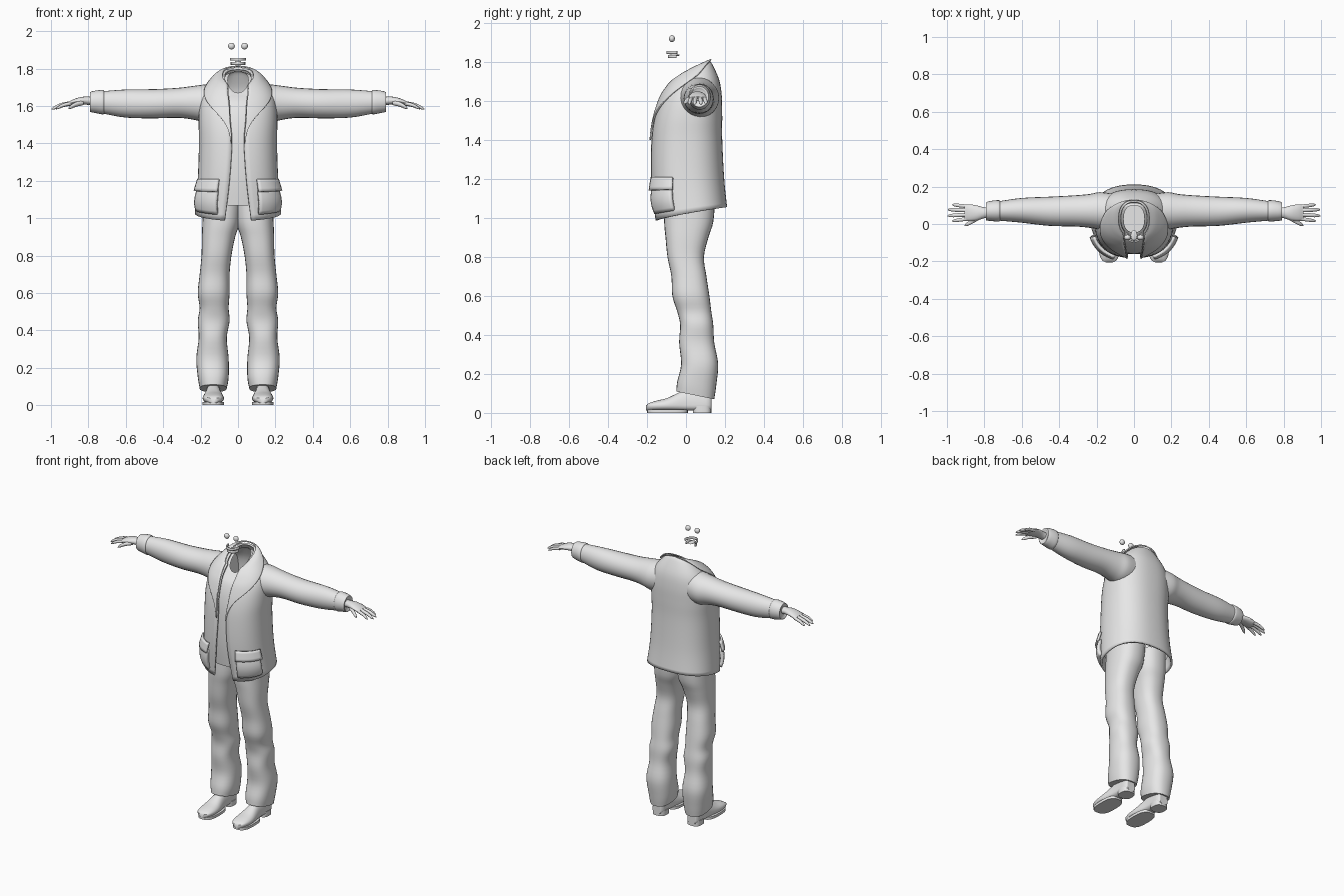
import bpy, bmesh, math
from mathutils import Vector

if "Cube" in bpy.data.objects:
    bpy.data.objects.remove(bpy.data.objects["Cube"])

grey = bpy.data.materials.new("plain_grey")
grey.diffuse_color = (0.8, 0.8, 0.8, 1)
grey.use_nodes = True
grey.node_tree.nodes["Principled BSDF"].inputs["Base Color"].default_value = grey.diffuse_color


def spline(rows, t):
    """Smooth interpolation through a list of equal-length rows."""
    n = len(rows) - 1
    i = max(0, min(int(t), n - 1))
    f = t - i
    a, b, c, d = (rows[max(0, min(n, k))] for k in (i - 1, i, i + 1, i + 2))
    return [q + 0.5 * f * (r - p + f * (2 * p - 5 * q + 4 * r - s + f * (3 * (q - r) + s - p)))
            for p, q, r, s in zip(a, b, c, d)]


def oval(a, n):
    """Point on a unit superellipse, starting at the front (-y)."""
    s, c = math.sin(a), math.cos(a)
    return (math.copysign(abs(s) ** (2 / n), s), -math.copysign(abs(c) ** (2 / n), c))


def finish(name, bm, mirror=False, thick=0):
    bmesh.ops.recalc_face_normals(bm, faces=bm.faces)
    me = bpy.data.meshes.new(name)
    bm.to_mesh(me)
    bm.free()
    me.materials.append(grey)
    ob = bpy.data.objects.new(name, me)
    bpy.context.collection.objects.link(ob)
    bpy.ops.object.select_all(action='DESELECT')
    ob.select_set(True)
    bpy.context.view_layer.objects.active = ob
    bpy.ops.object.shade_smooth_by_angle(angle=math.radians(50))
    if thick:
        m = ob.modifiers.new("thickness", 'SOLIDIFY')
        m.thickness, m.offset = thick, 0
    if mirror:
        m = ob.modifiers.new("mirror", 'MIRROR')
        m.use_mirror_merge = False
    return ob


def grid(bm, f, nu, nv, wrap=False, cap=False):
    """Surface f(u, v) for u, v in 0..1; wrap closes u into a tube."""
    cols = nu if wrap else nu + 1
    vs = [[bm.verts.new(f(i / nu, j / nv)) for i in range(cols)] for j in range(nv + 1)]
    for j in range(nv):
        for i in range(nu):
            k = (i + 1) % cols
            bm.faces.new((vs[j][i], vs[j][k], vs[j + 1][k], vs[j + 1][i]))
    if cap:
        bm.faces.new(vs[0])
        bm.faces.new(vs[-1])


def surface(name, f, nu, nv, mirror=False, thick=0, wrap=False, cap=False):
    bm = bmesh.new()
    grid(bm, f, nu, nv, wrap, cap)
    return finish(name, bm, mirror, thick)


# Torso sections: y front, y back, half width, z front, z back
TORSO = [(-.155, .205, .225, .985, 1.055), (-.175, .19, .21, 1.2, 1.2),
         (-.172, .18, .203, 1.4, 1.4), (-.155, .18, .205, 1.52, 1.52),
         (-.125, .178, .198, 1.61, 1.62), (-.095, .165, .17, 1.655, 1.705),
         (-.07, .13, .11, 1.68, 1.785), (-.06, .115, .07, 1.685, 1.80)]
OPENING = [(.07,), (.045,), (.032,), (.04,), (.045,), (.05,), (.05,), (.05,)]
LAPEL = [(.12,), (.30,), (.80,), (1.35,), (2.2,), (3.14,)]


def torso(t, a, off=0.0):
    yf, yb, hw, zf, zb = spline(TORSO, t)
    ox, oy = oval(a, 2.4)
    up = off * max(0, min(1, (t - 3.5) / 2))
    z = zf + (zb - zf) * ((oy + 1) / 2) ** 0.75
    return Vector((ox * (hw + off), (yf + yb) / 2 + oy * ((yb - yf) / 2 + off), z + up))


def open_angle(t):
    hw = spline(TORSO, t)[2]
    return math.asin(min(1, (spline(OPENING, t)[0] / hw) ** 1.2))


# Shirt, jacket body and folded lapels share the torso surface
surface("shirt", lambda u, v: torso(.45 + 6.55 * v, u * math.tau, -.015), 40, 28, wrap=True)


def jacket(u, v):
    a = open_angle(7 * v)
    return torso(7 * v, a + u * (math.tau - 2 * a))


surface("jacket_body", jacket, 48, 32, thick=.012)


def lapel(u, v):
    t = 2 + 5 * v
    a = open_angle(t)
    return torso(t, a + u * (max(spline(LAPEL, 5 * v)[0], a + .01) - a), .012)


surface("lapel_and_collar", lapel, 14, 26, mirror=True, thick=.008)

# Hip pockets with flaps
surface("pocket", lambda u, v: torso(.22 + .58 * v, .42 + .78 * u, .008 + .012 * math.sin(math.pi * v)),
        10, 6, mirror=True, thick=.022)
surface("pocket_flap", lambda u, v: torso(.74 + .3 * v, .40 + .85 * u, .028 - .016 * v),
        10, 4, mirror=True, thick=.014)

# Sleeves with cuffs: x, y centre, z centre, y radius, z radius
SLEEVE = [(.10, .06, 1.622, .10, .105), (.18, .07, 1.615, .10, .10), (.24, .07, 1.617, .09, .09),
          (.32, .07, 1.617, .083, .08), (.45, .068, 1.612, .078, .078), (.60, .073, 1.613, .066, .075),
          (.72, .07, 1.619, .052, .06)]
CUFF = [(.715, .07, 1.62, .05, .058), (.722, .07, 1.62, .057, .065), (.755, .07, 1.622, .055, .061),
        (.79, .068, 1.622, .048, .053), (.785, .065, 1.622, .036, .038)]


def across(rows):
    def f(u, v):
        x, y, z, ry, rz = spline(rows, v * (len(rows) - 1))
        ox, oy = oval(u * math.tau, 2)
        return (x, y + ox * ry, z + oy * rz)
    return f


surface("sleeve", across(SLEEVE), 24, 24, mirror=True, wrap=True, cap=True)
surface("cuff", across(CUFF), 24, 12, mirror=True, wrap=True, cap=True)

# Hands: palm, then fingers and thumb as tapered tubes
PALM = [(.76, .062, 1.625, .028, .024), (.80, .06, 1.628, .029, .022), (.84, .059, 1.628, .04, .02),
        (.88, .06, 1.62, .045, .016), (.905, .06, 1.612, .042, .011)]
surface("palm", across(PALM), 16, 12, mirror=True, wrap=True, cap=True)
# base x, y, z, then tip x, y, z, then radius
FINGERS = [(.89, .094, 1.612, .972, .103, 1.585, .010), (.895, .073, 1.615, .995, .077, 1.583, .011),
           (.895, .050, 1.615, .996, .044, 1.583, .011), (.89, .028, 1.614, .972, .016, 1.585, .010),
           (.825, .036, 1.618, .905, -.008, 1.588, .013)]
for i, (x0, y0, z0, x1, y1, z1, r) in enumerate(FINGERS):
    rows = []
    for k, s in ((0, 1), (.5, 1), (.85, .8), (1, .25)):
        bend = .006 * math.sin(math.pi * k)
        rows.append((x0 + (x1 - x0) * k, y0 + (y1 - y0) * k, z0 + (z1 - z0) * k + bend, r * s, r * s))
    surface("thumb" if i == 4 else "finger_%d" % (i + 1), across(rows), 10, 8,
            mirror=True, wrap=True, cap=True)

# Trouser legs: z front, z back, x inner, x outer, y front, y back
LEG = [(.11, .07, .06, .205, -.05, .145), (.16, .14, .05, .215, -.045, .155),
       (.25, .25, .05, .223, -.025, .165), (.36, .36, .06, .21, -.035, .145),
       (.45, .45, .045, .215, -.03, .14), (.52, .52, .05, .205, -.045, .13),
       (.6, .6, .045, .215, -.07, .12), (.7, .7, .045, .205, -.075, .105),
       (.8, .8, .035, .195, -.095, .092), (.9, .9, .015, .193, -.105, .115),
       (.98, .98, -.01, .19, -.112, .14), (1.1, 1.1, -.02, .185, -.11, .15)]


def leg(u, v):
    zf, zb, x0, x1, y0, y1 = spline(LEG, v * (len(LEG) - 1))
    ox, oy = oval(u * math.tau, 2.4)
    return ((x0 + x1) / 2 + ox * (x1 - x0) / 2, (y0 + y1) / 2 + oy * (y1 - y0) / 2,
            zf + (zb - zf) * (oy + 1) / 2)


surface("trouser_leg", leg, 28, 44, mirror=True, wrap=True, cap=True)

# Shoes: y, half width, top height
SHOE = [(-.205, .02, .035), (-.19, .042, .05), (-.15, .055, .063), (-.10, .057, .075),
        (-.05, .05, .098), (0, .043, .12), (.06, .042, .135), (.11, .042, .13), (.13, .03, .12)]


def shoe(u, v):
    y, hw, top = spline(SHOE, v * (len(SHOE) - 1))
    ox, oy = oval(u * math.tau, 2.5)
    z = .04 + oy * (top - .04) if oy > 0 else .04 + oy * .03
    return (.132 + ox * hw * (1 if oy < 0 else 1 - .15 * oy), y, max(z, .012))


surface("shoe", shoe, 24, 20, mirror=True, wrap=True, cap=True)


# Flat sole and heel block: outline points scaled into a slab
def slab(name, y0, y1, hw, z0, z1):
    def f(u, v):
        ox, oy = oval(u * math.tau, 2.8)
        return (.132 + ox * hw, (y0 + y1) / 2 + oy * (y1 - y0) / 2, z0 + (z1 - z0) * v)
    surface(name, f, 24, 1, mirror=True, wrap=True, cap=True)


slab("sole", -.2, .01, .058, 0, .018)
slab("heel", .035, .13, .046, 0, .035)


# Eyes, floating above the collar
def ball(name, loc, size, mirror=False):
    bm = bmesh.new()
    bmesh.ops.create_uvsphere(bm, u_segments=16, v_segments=10, radius=1)
    for v in bm.verts:
        v.co = Vector(loc) + Vector([c * s for c, s in zip(v.co, size)])
    finish(name, bm, mirror)


ball("eye", (.035, -.072, 1.92), (.018, .015, .018), True)


# Upper and lower teeth arches with a tongue between
def teeth(name, y, rx, ry, z0, z1):
    def f(u, v):
        a = (u - .5) * math.pi
        return (rx * math.sin(a), y - ry * math.cos(a), z0 + (z1 - z0) * v)
    surface(name, f, 16, 2, thick=.008)


teeth("upper_teeth", -.045, .04, .052, 1.842, 1.857)
teeth("lower_teeth", -.048, .035, .04, 1.82, 1.835)
ball("tongue", (0, -.06, 1.835), (.018, .028, .006))
